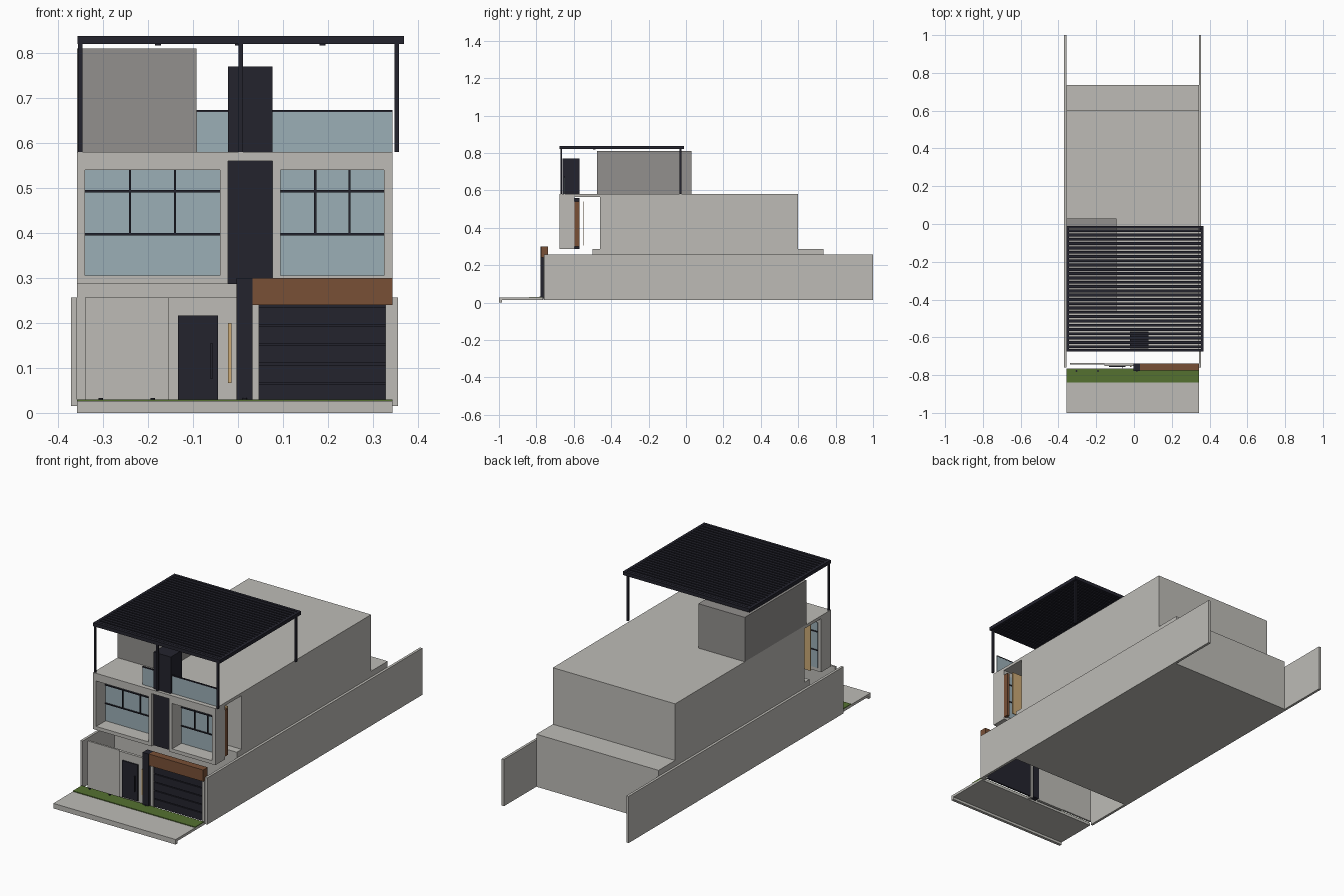
import bpy, bmesh, math

if "Cube" in bpy.data.objects:
    bpy.data.objects.remove(bpy.data.objects["Cube"])


def material(name, rgb):
    m = bpy.data.materials.new(name)
    m.diffuse_color = (*rgb, 1)
    m.use_nodes = True
    m.node_tree.nodes["Principled BSDF"].inputs["Base Color"].default_value = m.diffuse_color
    return m


CONCRETE = material("light_concrete", (0.51, 0.50, 0.47))
GREY = material("dark_concrete", (0.29, 0.28, 0.27))
METAL = material("dark_metal", (0.017, 0.017, 0.027))
GLASS = material("blue_glass", (0.33, 0.43, 0.47))
WOOD = material("brown_wood", (0.19, 0.08, 0.037))
TAN = material("tan_wood", (0.60, 0.40, 0.18))
GRASS = material("grass", (0.09, 0.165, 0.03))


def finish(name, bm, mat):
    me = bpy.data.meshes.new(name)
    bm.to_mesh(me)
    bm.free()
    me.materials.append(mat)
    ob = bpy.data.objects.new(name, me)
    bpy.context.collection.objects.link(ob)
    return ob


def boxes(name, mat, *spans):
    """One object made of boxes, each (x0, x1, y0, y1, z0, z1)."""
    bm = bmesh.new()
    for x0, x1, y0, y1, z0, z1 in spans:
        vs = bmesh.ops.create_cube(bm, size=1)["verts"]
        bmesh.ops.scale(bm, vec=(x1 - x0, y1 - y0, z1 - z0), verts=vs)
        bmesh.ops.translate(bm, vec=((x0 + x1) / 2, (y0 + y1) / 2, (z0 + z1) / 2), verts=vs)
    return finish(name, bm, mat)


def discs(name, mat, points, radius, height):
    """Small round lamps centred on the given points."""
    bm = bmesh.new()
    for p in points:
        vs = bmesh.ops.create_cone(bm, cap_ends=True, segments=12, radius1=radius,
                                   radius2=radius, depth=height)["verts"]
        bmesh.ops.translate(bm, vec=p, verts=vs)
    return finish(name, bm, mat)


L, R = -0.358, 0.343            # house sides

# Pavement with a kerb, and the grass strip
boxes("pavement", CONCRETE, (L, R, -0.985, -0.765, 0.013, 0.026),
      (L, R, -1.0, -0.985, 0, 0.026))
boxes("grass_strip", GRASS, (L, R, -0.84, -0.768, 0.022, 0.030))
discs("grass_lights", METAL, [(x, -0.778, 0.031) for x in (-0.305, -0.19, 0.015)], 0.005, 0.004)

# Boundary walls and main volumes
boxes("boundary_walls", CONCRETE, (L - 0.013, L, -0.76, 1.0, 0.015, 0.257),
      (R, R + 0.013, -0.76, 1.0, 0.015, 0.257))
boxes("ground_floor", CONCRETE, (L, R, -0.5, 0.735, 0.015, 0.287))
boxes("upper_floor", CONCRETE, (L, R, -0.46, 0.6, 0.287, 0.58))
boxes("roof_overhang", CONCRETE, (L, R, -0.595, -0.46, 0.565, 0.58))
boxes("roof_room", GREY, (L, -0.092, -0.475, 0.03, 0.58, 0.81))

# Hanging front frame with two window openings and a slot for the column
WINDOWS = [(-0.34, -0.04, (-0.24, -0.14)), (0.095, 0.325, (0.172, 0.248))]
WZ0, WZ1 = 0.305, 0.54
facade = boxes("facade_frame", CONCRETE, (L, R, -0.675, -0.595, 0.287, 0.58))
cutter = boxes("facade_cutter", CONCRETE,
               *[(a, b, -0.8, -0.5, WZ0, WZ1) for a, b, _ in WINDOWS],
               (-0.022, 0.077, -0.8, -0.5, 0.2, 0.56))
cutter.hide_render = True
cutter.hide_viewport = True
mod = facade.modifiers.new("openings", "BOOLEAN")
mod.operation = "DIFFERENCE"
mod.solver = "EXACT"
mod.object = cutter

# Windows: glass, bars and the tan screen behind
for side, (a, b, bars) in zip(("left", "right"), WINDOWS):
    boxes(side + "_window_glass", GLASS, (a, b, -0.598, -0.592, WZ0, WZ1))
    boxes(side + "_window_bars", METAL,
          *[(a, b, -0.604, -0.588, z - 0.0025, z + 0.0025) for z in (0.397, 0.493)],
          *[(x - 0.0025, x + 0.0025, -0.604, -0.588, 0.397, WZ1) for x in bars])
    boxes(side + "_window_screen", TAN,
          (max(a, -0.33), min(b, 0.33), -0.552, -0.547, WZ0, WZ1))
boxes("wood_side_panel", WOOD, (0.326, R - 0.002, -0.595, -0.57, 0.30, WZ1))

# Dark central column and its roof extension
boxes("central_column", METAL, (-0.022, 0.077, -0.66, -0.57, 0.287, 0.56))
boxes("roof_column", METAL, (-0.022, 0.077, -0.66, -0.57, 0.58, 0.77))

# Roof railing
boxes("railing_glass", GLASS, (-0.092, R, -0.652, -0.647, 0.58, 0.669))
boxes("railing_top", METAL, (-0.092, R, -0.653, -0.646, 0.669, 0.674))

# Pergola: outer frame, slats, posts and lamps
PX0, PX1, PY0, PY1, PZ0, PZ1 = -0.357, 0.369, -0.675, -0.01, 0.82, 0.838
boxes("pergola_frame", METAL,
      (PX0, PX1, PY0, PY0 + 0.014, PZ0, PZ1), (PX0, PX1, PY1 - 0.014, PY1, PZ0, PZ1),
      (PX0, PX0 + 0.014, PY0 + 0.014, PY1 - 0.014, PZ0, PZ1),
      (PX1 - 0.014, PX1, PY0 + 0.014, PY1 - 0.014, PZ0, PZ1))
count = 28
pitch = (PY1 - PY0 - 0.028) / count
boxes("pergola_slats", METAL,
      *[(PX0 + 0.014, PX1 - 0.014, y - 0.0075, y + 0.0075, PZ0 + 0.002, PZ1 - 0.001)
        for y in [PY0 + 0.014 + pitch * (i + 0.5) for i in range(count)]])
boxes("pergola_posts", METAL,
      *[(x - 0.005, x + 0.005, y - 0.005, y + 0.005, 0.58, PZ0)
        for x, y in ((-0.351, -0.667), (0.006, -0.667), (0.353, -0.667), (0.353, -0.03))])
discs("pergola_lamps", METAL, [(x, -0.49, 0.819) for x in (-0.178, 0.0, 0.188)], 0.007, 0.004)

# Street wall with entrance door and handle bars
boxes("street_wall", CONCRETE, (-0.34, -0.155, -0.745, -0.735, 0.015, 0.257),
      (-0.155, -0.003, -0.752, -0.738, 0.015, 0.257))
boxes("entrance_door", METAL, (-0.133, -0.045, -0.758, -0.752, 0.028, 0.216))
boxes("door_handle", METAL, (-0.061, -0.057, -0.764, -0.758, 0.075, 0.155))
boxes("tan_light_bar", TAN, (-0.022, -0.014, -0.757, -0.752, 0.067, 0.20))

# Garage: dark pillar, wood lintel, side jambs and panelled door
boxes("gate_pillar", METAL, (-0.003, 0.032, -0.777, -0.738, 0.022, 0.30))
boxes("garage_lintel", WOOD, (0.032, R, -0.775, -0.738, 0.24, 0.30))
boxes("garage_jambs", CONCRETE, (0.032, 0.047, -0.762, -0.74, 0.015, 0.24),
      (0.328, R, -0.762, -0.74, 0.015, 0.24))
step = (0.24 - 0.025) / 5
boxes("garage_door", METAL, (0.047, 0.328, -0.75, -0.744, 0.022, 0.24),
      *[(0.047, 0.328, -0.756, -0.75, 0.025 + step * i, 0.025 + step * (i + 1) - 0.004)
        for i in range(5)])
